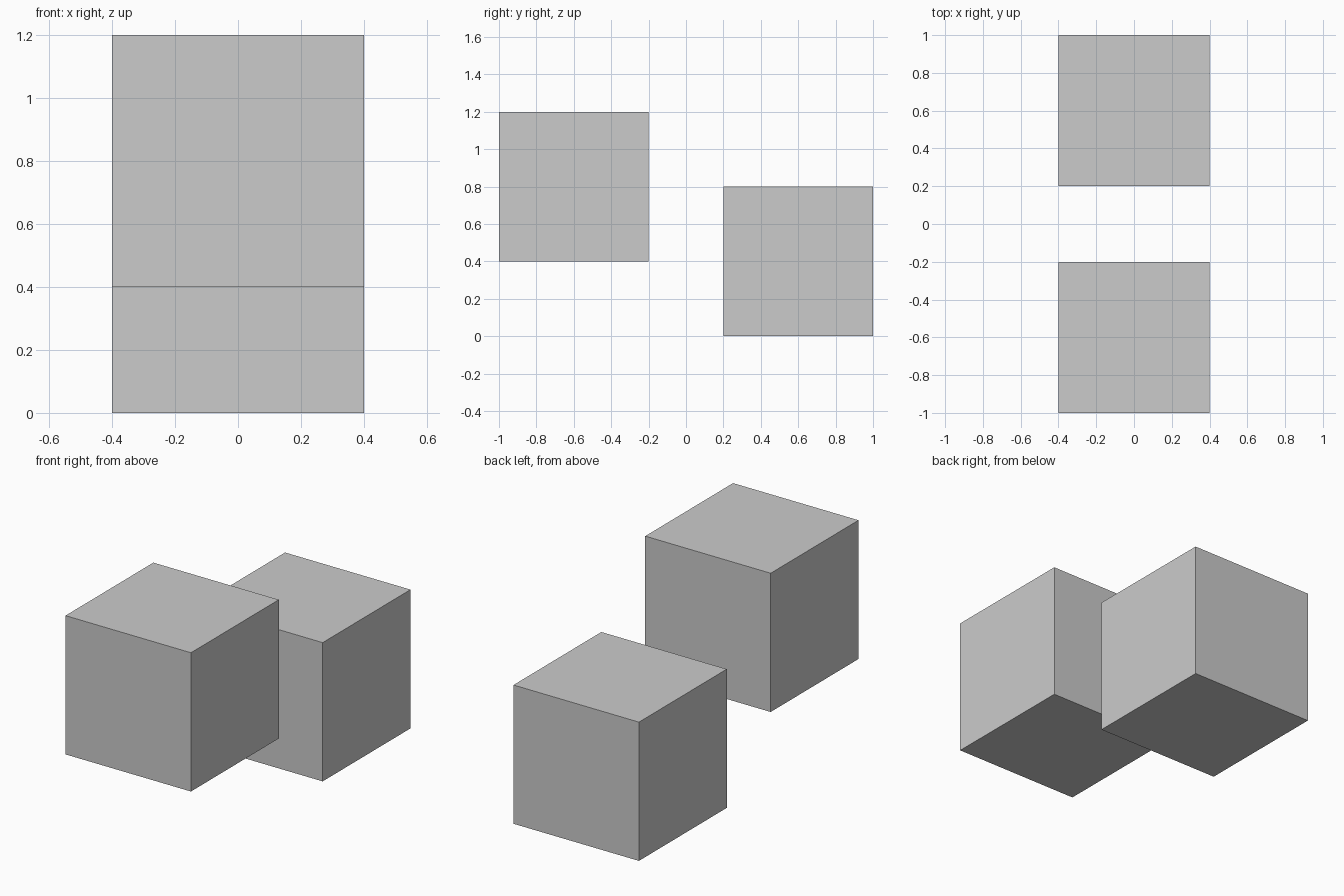
import bpy

if "Cube" in bpy.data.objects:
    bpy.data.objects.remove(bpy.data.objects["Cube"])

SIZE = 0.8


def cube(name, y, base):
    bpy.ops.mesh.primitive_cube_add(size=SIZE, location=(0, y, base + SIZE / 2))
    bpy.context.object.name = name


# Raised cube at the front, grounded cube at the back
cube("front_raised_cube", -0.6, 0.4)
cube("back_ground_cube", 0.6, 0.0)
